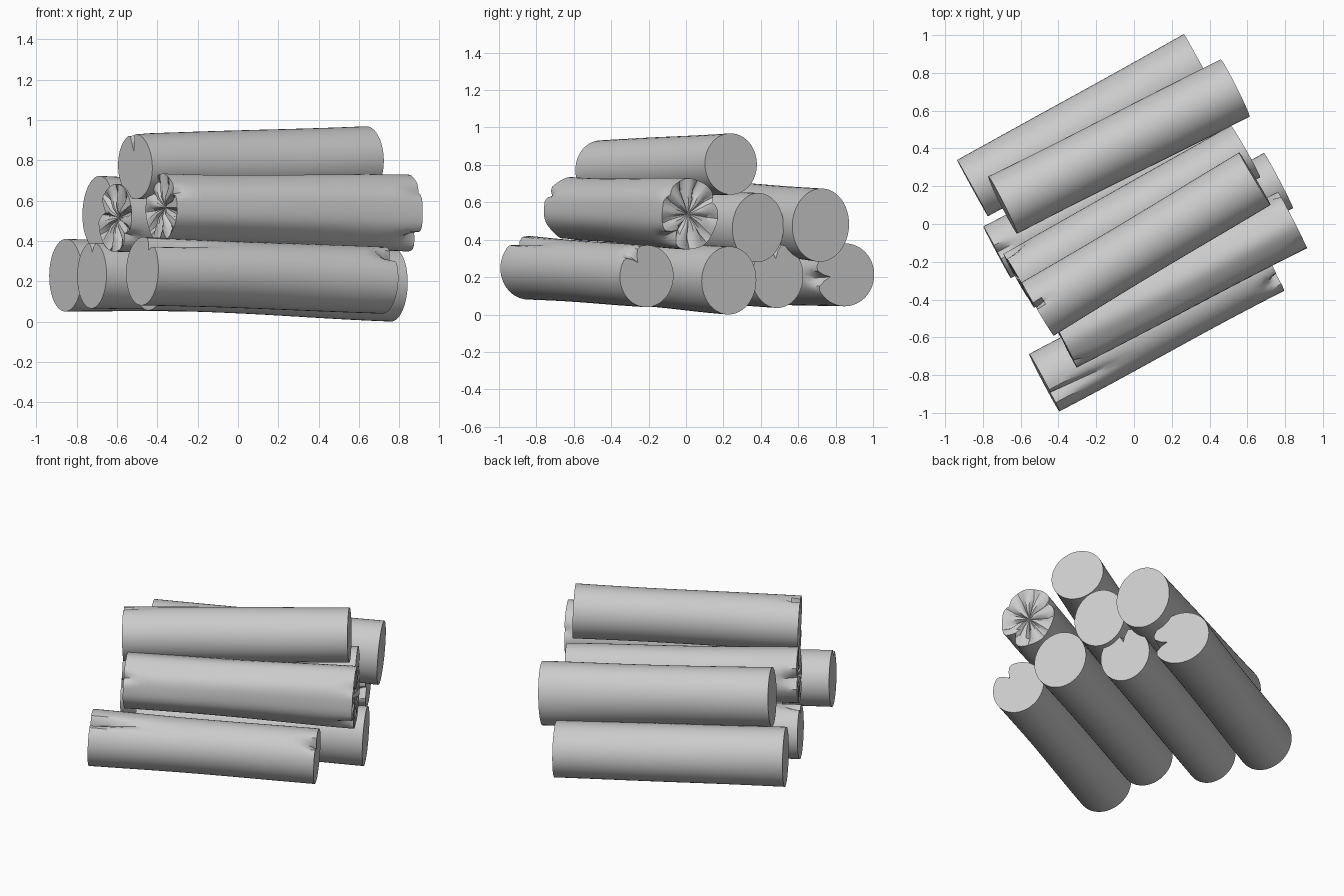
import bpy, bmesh, math, random
from mathutils import Vector

if "Cube" in bpy.data.objects:
    bpy.data.objects.remove(bpy.data.objects["Cube"])

random.seed(4)
SIDES = 48
STEPS = [0, .015, .04, .07, .11, .17, .24, .31, .4, .5, .6, .69, .76, .83, .89, .93, .96, .985, 1]


def notch_amount(cracks, ang, t, length):
    """Share of radius lost to the V-shaped end splits (end, degrees, depth, length, half width)."""
    loss = 0
    for end, deg, depth, run, width in cracks:
        a = round(math.radians(deg) * SIDES / math.tau) * math.tau / SIDES
        da = abs((ang - a + math.pi) % math.tau - math.pi)
        s = (t if end == 0 else 1 - t) * length
        loss = max(loss, depth * max(0, 1 - da / width) * max(0, 1 - s / run))
    return loss


def log(name, p0, p1, r0, r1, cracks=(), stars=(0, 0), flute=0.0):
    """Tapered log from p0 to p1; r0 and r1 are (half width, half height) of the two ends."""
    p0, p1 = Vector(p0), Vector(p1)
    axis = p1 - p0
    length = axis.length
    d = axis.normalized()
    u = Vector((-d.y, d.x, 0)).normalized()
    v = d.cross(u)
    ph = [random.uniform(0, math.tau) for _ in range(3)]
    bm = bmesh.new()

    def point(t, i, scale=1.0, push=0.0):
        a = math.tau * i / SIDES
        k = t * t * (3 - 2 * t)
        ru = r0[0] + (r1[0] - r0[0]) * k
        rv = r0[1] + (r1[1] - r0[1]) * k
        mid = math.sin(math.pi * t)
        wave = 1 + .02 * mid * math.sin(2 * a + ph[0] + 3 * t) - .015 * mid
        wave += flute * math.cos(7 * a + ph[1])
        f = scale * wave * (1 - notch_amount(cracks, a, t, length))
        return p0 + axis * t + u * (ru * f * math.cos(a)) + v * (rv * f * math.sin(a)) + d * push

    # bark
    rings = [[bm.verts.new(point(t, i)) for i in range(SIDES)] for t in STEPS]

    def bridge(a, b):
        for i in range(SIDES):
            j = (i + 1) % SIDES
            bm.faces.new((a[i], a[j], b[j], b[i]))

    for a, b in zip(rings, rings[1:]):
        bridge(a, b)
    # sawn ends, with radial splits where star depth is given
    for end in (0, 1):
        inward = 1 if end == 0 else -1
        prev = rings[-end]
        for scale in (.7, .35):
            ring = []
            for i in range(SIDES):
                ridge = max(0, math.cos(9 * math.tau * i / SIDES + ph[2]))
                ring.append(bm.verts.new(point(end, i, scale, inward * stars[end] * ridge)))
            bridge(prev, ring)
            prev = ring
        c = bm.verts.new((p0, p1)[end] + d * inward * stars[end] * .8)
        for i in range(SIDES):
            bm.faces.new((prev[i], prev[(i + 1) % SIDES], c))
    bmesh.ops.recalc_face_normals(bm, faces=bm.faces)
    me = bpy.data.meshes.new(name)
    bm.to_mesh(me)
    bm.free()
    ob = bpy.data.objects.new(name, me)
    bpy.context.collection.objects.link(ob)
    bpy.context.view_layer.objects.active = ob
    ob.select_set(True)
    bpy.ops.object.shade_smooth_by_angle(angle=math.radians(35))
    ob.select_set(False)


# bottom row, front to back
log("bottom_log_front", (-.475, -.84, .25), (.72, -.21, .205), (.172, .17), (.162, .166),
    [(0, 122, .3, .42, .2), (1, 125, .45, .09, .3)])
log("bottom_log_mid_front", (-.44, -.405, .225), (.765, .23, .182), (.165, .17), (.165, .182))
log("bottom_log_mid_back", (-.725, -.15, .23), (.48, .49, .205), (.155, .165), (.155, .17),
    [(0, 90, .3, .1, .2), (1, 95, .45, .1, .25)])
log("bottom_log_back", (-.855, .19, .23), (.35, .85, .212), (.17, .18), (.178, .168),
    [(1, 185, .5, .12, .3)])
# middle row
log("middle_log_front", (-.38, -.61, .565), (.84, .02, .537), (.17, .168), (.168, .19),
    [(0, 265, .35, .1, .25), (0, 150, .2, .08, .2), (1, 225, .35, .12, .3),
     (1, 140, .12, .08, .25), (1, 20, .12, .06, .2)], (.03, .03), .014)
log("middle_log_mid", (-.61, -.30, .515), (.59, .385, .465), (.165, .168), (.158, .185),
    [(0, 15, .4, .12, .35), (0, 215, .25, .1, .3)], (.03, 0))
log("middle_log_back", (-.695, .10, .545), (.535, .72, .478), (.17, .178), (.17, .196))
# top log
log("top_log", (-.51, -.45, .77), (.64, .24, .805), (.165, .162), (.162, .164),
    [(0, 85, .55, .07, .14)])
